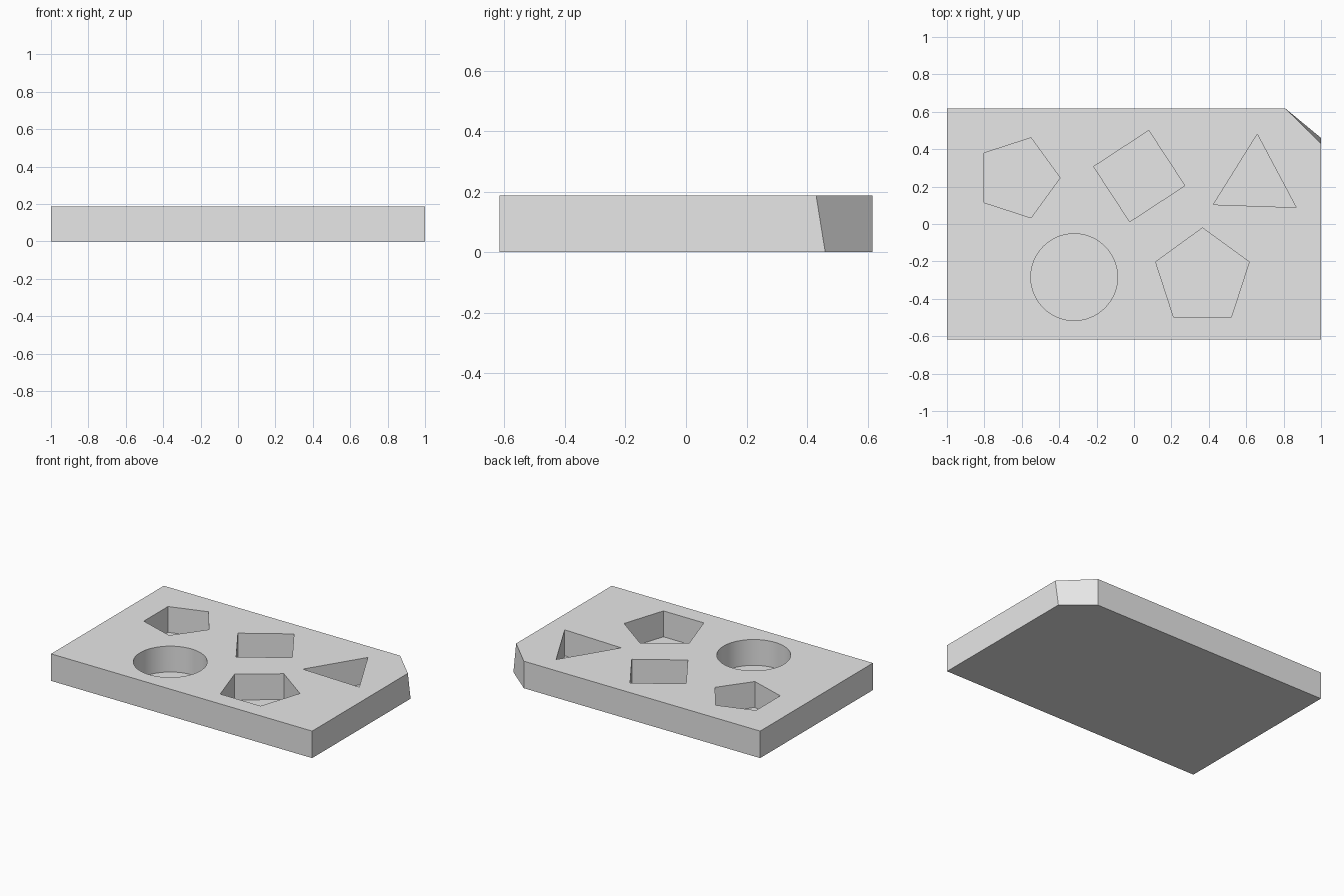
import bpy
import bmesh
from math import cos, sin, radians, pi

old = bpy.data.objects.get("Cube")
if old:
    bpy.data.objects.remove(old, do_unlink=True)

HEIGHT, HALF_Y, FLOOR = 0.187, 0.617, 0.008

# Plain grey for the whole board
grey = bpy.data.materials.new("plain_grey")
grey.use_nodes = True
color = (0.8, 0.8, 0.8, 1)
grey.diffuse_color = color
grey.node_tree.nodes["Principled BSDF"].inputs["Base Color"].default_value = color


def prism(name, bottom, top, z0, z1):
    """Closed solid between two matching counter-clockwise outlines."""
    bm = bmesh.new()
    low = [bm.verts.new((x, y, z0)) for x, y in bottom]
    high = [bm.verts.new((x, y, z1)) for x, y in top]
    bm.faces.new(low[::-1])
    bm.faces.new(high)
    n = len(low)
    for i in range(n):
        j = (i + 1) % n
        bm.faces.new((low[i], low[j], high[j], high[i]))
    mesh = bpy.data.meshes.new(name)
    bm.to_mesh(mesh)
    bm.free()
    mesh.materials.append(grey)
    obj = bpy.data.objects.new(name, mesh)
    bpy.context.collection.objects.link(obj)
    return obj


def polygon(cx, cy, radius, sides, turn):
    return [(cx + radius * cos(radians(turn) + 2 * pi * i / sides),
             cy + radius * sin(radians(turn) + 2 * pi * i / sides))
            for i in range(sides)]


def board_outline(cut_y):
    return [(-1, -HALF_Y), (1, -HALF_Y), (1, cut_y), (0.81, HALF_Y), (-1, HALF_Y)]


# Board with one slanted corner cut
board = prism("sorter_board", board_outline(0.46), board_outline(0.43), 0, HEIGHT)

# Pockets: centre x, centre y, radius, sides, rotation
pockets = {
    "small_pentagon": (-0.62, 0.247, 0.225, 5, 0),
    "square": (0.028, 0.256, 0.249, 4, 78.2),
    "triangle": (0.65, 0.224, 0.256, 3, 88),
    "circle": (-0.32, -0.284, 0.232, 64, 0),
    "large_pentagon": (0.366, -0.284, 0.263, 5, 90),
}

bpy.ops.object.select_all(action="DESELECT")
board.select_set(True)
bpy.context.view_layer.objects.active = board

for name, shape in pockets.items():
    outline = polygon(*shape)
    cutter = prism(name + "_cutter", outline, outline, FLOOR, HEIGHT + 0.1)
    cutter.hide_render = True
    cut = board.modifiers.new(name + "_pocket", "BOOLEAN")
    cut.operation = "DIFFERENCE"
    cut.solver = "EXACT"
    cut.object = cutter
    bpy.ops.object.modifier_apply(modifier=cut.name)
    bpy.data.objects.remove(cutter, do_unlink=True)

# Round wall smooth, all other edges crisp
bpy.ops.object.shade_smooth_by_angle(angle=radians(30))
